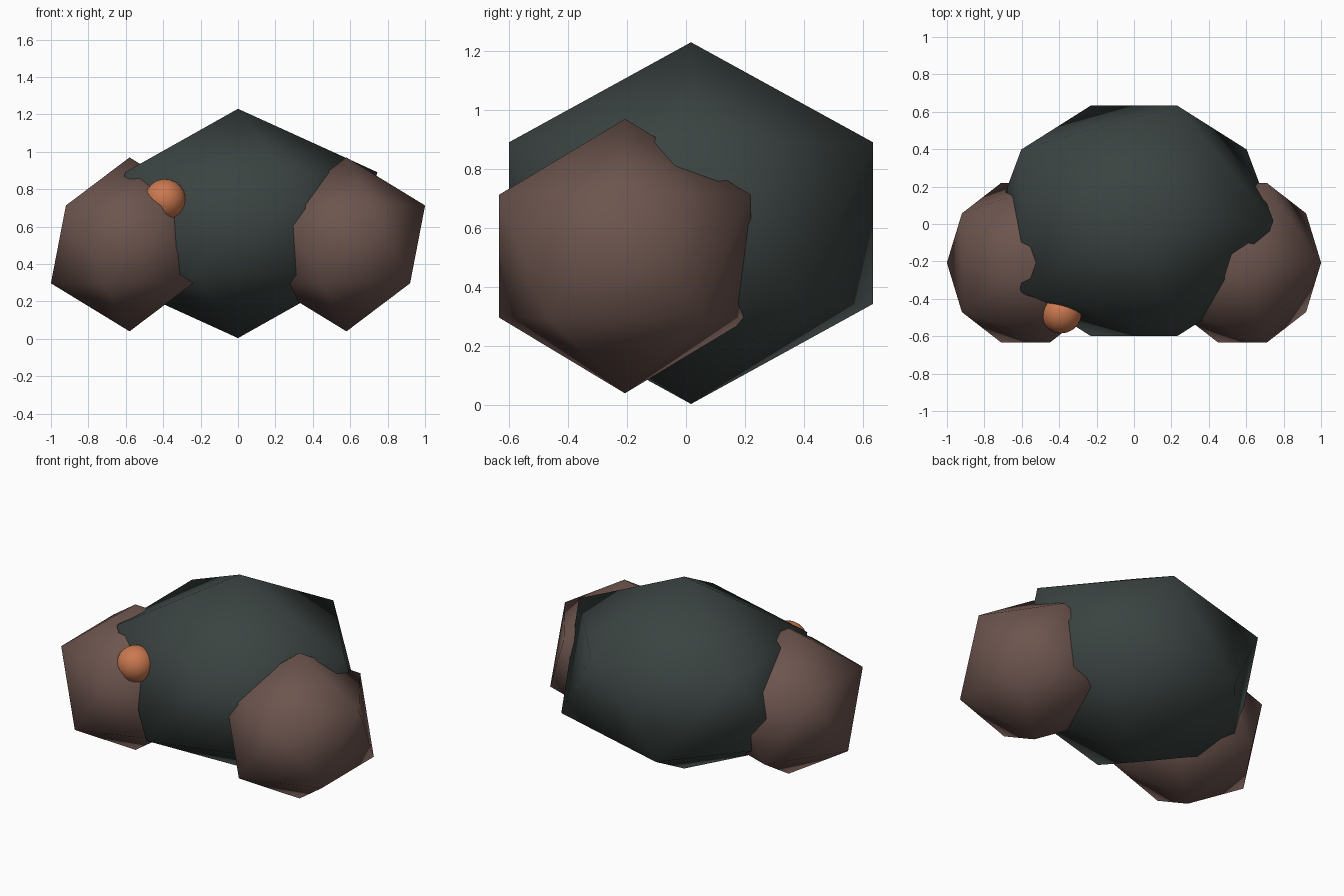
import bpy

if "Cube" in bpy.data.objects:
    bpy.data.objects.remove(bpy.data.objects["Cube"], do_unlink=True)


def make_material(name, rgb):
    mat = bpy.data.materials.new(name)
    mat.use_nodes = True
    color = (*rgb, 1.0)
    mat.diffuse_color = color
    bsdf = mat.node_tree.nodes["Principled BSDF"]
    bsdf.inputs["Base Color"].default_value = color
    bsdf.inputs["Roughness"].default_value = 0.8
    return mat


def make_ball(name, mat, center, scale, subdivisions=1):
    """Smooth shaded icosphere, scaled along each axis."""
    bpy.ops.mesh.primitive_ico_sphere_add(
        subdivisions=subdivisions, radius=1.0, location=center)
    obj = bpy.context.object
    obj.name = name
    obj.scale = scale
    bpy.ops.object.transform_apply(location=False, rotation=False, scale=True)
    bpy.ops.object.shade_smooth()
    obj.data.materials.append(mat)
    return obj


slate = make_material("dark_slate", (0.043, 0.057, 0.054))
brown = make_material("dull_brown", (0.150, 0.089, 0.076))
orange = make_material("orange", (0.600, 0.190, 0.080))

# Large central body
make_ball("body", slate, (0, 0.017, 0.617), (0.833, 0.725, 0.613))

# Lobes at both sides, same orientation on each side
for side, x in (("left", 0.58), ("right", -0.58)):
    make_ball(side + "_lobe", brown, (x, -0.207, 0.505), (0.47, 0.502, 0.465))

# Small round bump where the right lobe meets the body
make_ball("bump", orange, (-0.39, -0.475, 0.745), (0.11, 0.11, 0.11), 3)
